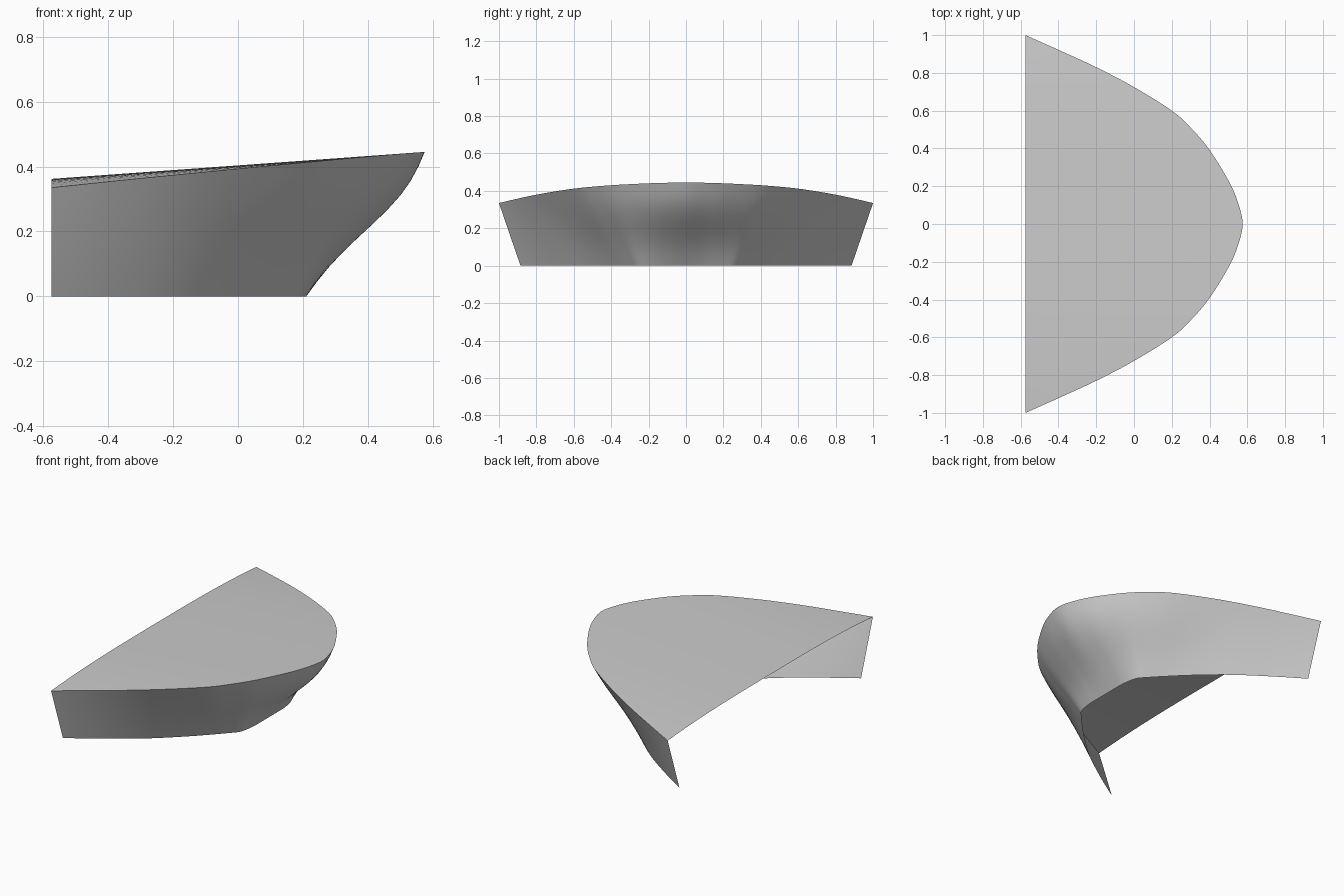
import bpy, bmesh, math
from mathutils import Vector

if "Cube" in bpy.data.objects:
    bpy.data.objects.remove(bpy.data.objects["Cube"])

# Paired stations on the half hull: deck edge x, y and bottom edge x, y
STATIONS = [
    (-.575, 1.0, -.575, .885), (-.40, .922, -.40, .772), (-.20, .83, -.20, .63),
    (0, .725, -.03, .48), (.20, .60, .08, .37), (.30, .51, .15, .295),
    (.40, .392, .19, .245), (.50, .23, .208, .16), (.55, .115, .21, .08),
    (.575, 0, .21, 0),
]
STEPS, ROWS, COLS = 5, 10, 10


def smooth_path(pts):
    """Catmull-Rom curve; the bow end is mirrored so it stays blunt."""
    p = [Vector(q) for q in pts]
    a, b = p[0] * 2 - p[1], p[-2].copy()
    b[1], b[3] = -b[1], -b[3]
    p = [a] + p + [b]
    out = []
    for i in range(1, len(p) - 2):
        p0, p1, p2, p3 = p[i - 1:i + 3]
        for k in range(STEPS):
            t = k / STEPS
            out.append(.5 * (2 * p1 + (p2 - p0) * t
                             + (2 * p0 - 5 * p1 + 4 * p2 - p3) * t * t
                             + (3 * p1 - p0 - 3 * p2 + p3) * t ** 3))
    return out + [p[-2]]


def deck_z(x, y):
    """Deck rises to the bow and falls off toward the sides."""
    return .362 + .083 * (x + .575) / 1.15 - .027 * abs(y) ** 3


def grid_object(name, rows, up):
    """Skin a grid of points, then mirror it across the centre line."""
    bm = bmesh.new()
    g = [[bm.verts.new(c) for c in row] for row in rows]
    for r0, r1 in zip(g, g[1:]):
        for i in range(len(r0) - 1):
            bm.faces.new((r0[i], r1[i], r1[i + 1], r0[i + 1]))
    bmesh.ops.remove_doubles(bm, verts=bm.verts, dist=1e-5)
    bm.normal_update()
    if sum((f.normal.dot(Vector(up)) for f in bm.faces)) < 0:
        bmesh.ops.reverse_faces(bm, faces=bm.faces)
    me = bpy.data.meshes.new(name)
    bm.to_mesh(me)
    bm.free()
    ob = bpy.data.objects.new(name, me)
    bpy.context.collection.objects.link(ob)
    m = ob.modifiers.new("mirror", 'MIRROR')
    m.use_axis = (False, True, False)
    m.use_clip = True
    bpy.ops.object.select_all(action='DESELECT')
    ob.select_set(True)
    bpy.context.view_layer.objects.active = ob
    bpy.ops.object.shade_smooth_by_angle(angle=math.radians(40))
    return ob


path = smooth_path(STATIONS)

# Flared hull side, with a slight S-shaped rake at the stem
hull = []
for dx, dy, bx, by in path:
    top = deck_z(dx, dy)
    rake = max(0, dx - bx) / .365
    row = []
    for k in range(ROWS + 1):
        t = k / ROWS
        s = rake * (.022 * math.sin(math.pi * t) - .018 * math.sin(2 * math.pi * t))
        row.append((bx + (dx - bx) * t + s, by + (dy - by) * t, top * t))
    hull.append(row)
grid_object("bow_hull", hull, (1, 1, 0))

# Cambered deck
deck = [[(dx, dy * k / COLS, deck_z(dx, dy * k / COLS)) for k in range(COLS + 1)]
        for dx, dy, _, _ in path]
grid_object("bow_deck", deck, (0, 0, 1))
